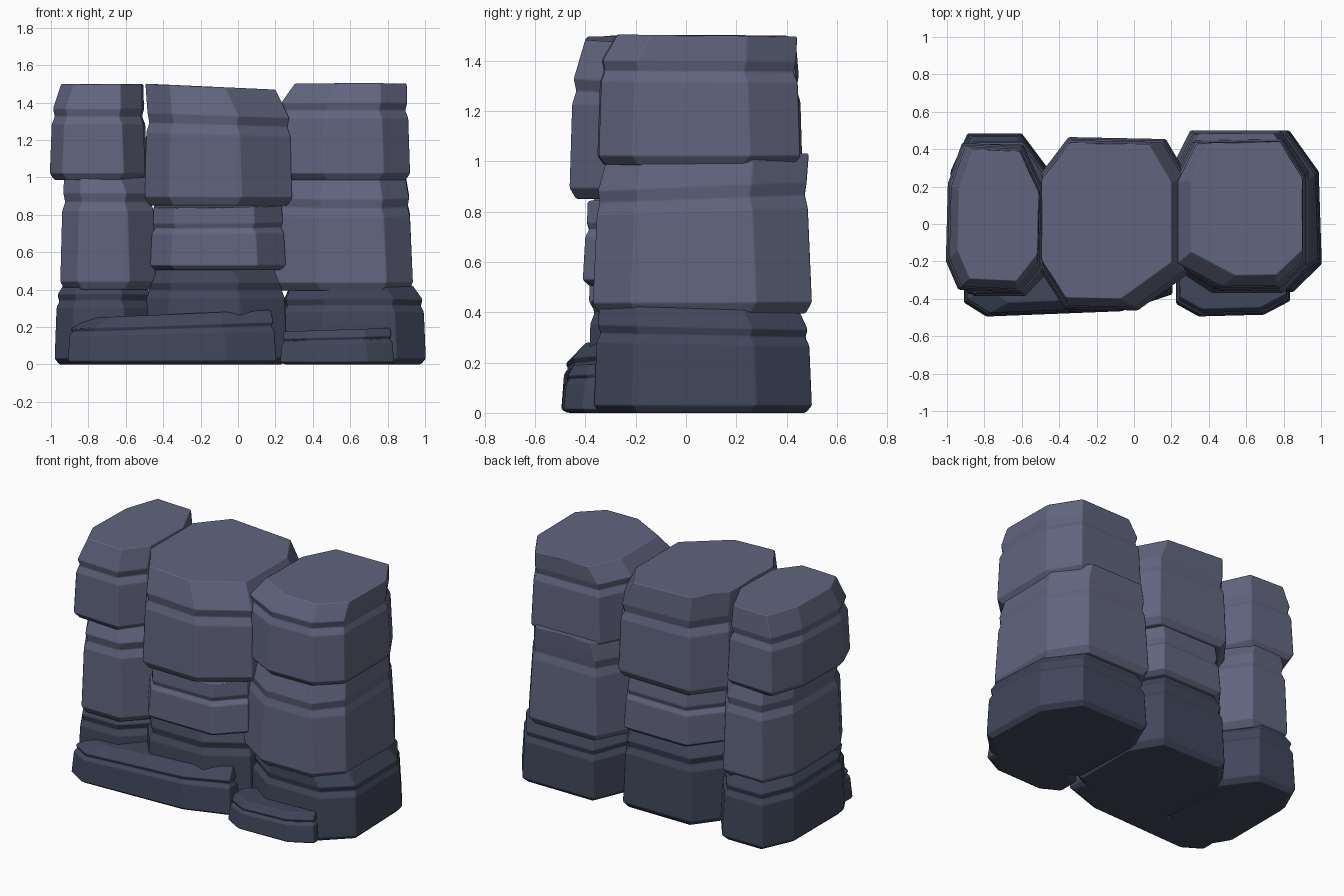
import bpy, bmesh

if "Cube" in bpy.data.objects:
    bpy.data.objects.remove(bpy.data.objects["Cube"])


def material(name, color):
    m = bpy.data.materials.new(name)
    m.diffuse_color = (*color, 1)
    m.use_nodes = True
    m.node_tree.nodes["Principled BSDF"].inputs["Base Color"].default_value = m.diffuse_color
    return m


UPPER = material("upper_stone", (0.12, 0.13, 0.21))
LOWER = material("lower_stone", (0.052, 0.063, 0.105))


def rock(name, x, y, z, cx=(.1, .14), cb=None, cy=(.15, .2), top=(.06, .06, .08, .06),
         tilt=(0, 0), body=.62, skew=0, shear=0, mat=UPPER, taper=.01, groove=.016):
    """Eight-sided stone: chamfer widths at the front (cx) and back (cb) for left/right,
    chamfer depths front/back (cy), top insets left/right/front/back,
    tilted top and a shallow groove under the lip."""
    cb = cb or cx
    rings = [(0, .025), (.07, 0), (body, taper), (body + .08, taper + groove),
             (body + .16, taper + groove * .4), (1, None)]
    bm = bmesh.new()
    prev = None
    for t, inset in rings:
        l, r, f, b = top if inset is None else (inset,) * 4
        x0, x1, y0, y1 = x[0] + l, x[1] - r, y[0] + f, y[1] - b
        outline = [(x0 + cx[0], y0), (x1 - cx[1], y0), (x1, y0 + cy[0]), (x1, y1 - cy[1]),
                   (x1 - cb[1], y1), (x0 + cb[0], y1), (x0, y1 - cy[1]), (x0, y0 + cy[0])]
        mx, my = (x[0] + x[1]) / 2, (y[0] + y[1]) / 2
        ring = []
        for px, py in outline:
            u = (px - mx) / (x[1] - x[0]) * 2
            v = (py - my) / (y[1] - y[0]) * 2
            pz = z[0] + t * (z[1] - z[0]) + t * (tilt[0] * u + tilt[1] * v)
            ring.append(bm.verts.new((px + shear * v, py + skew * u, pz)))
        if prev:
            for i in range(8):
                j = (i + 1) % 8
                bm.faces.new((prev[i], prev[j], ring[j], ring[i]))
        else:
            bm.faces.new(ring[::-1])
        prev = ring
    bm.faces.new(prev)
    bmesh.ops.recalc_face_normals(bm, faces=bm.faces)
    for face in bm.faces:
        face.smooth = True
    me = bpy.data.meshes.new(name)
    bm.to_mesh(me)
    bm.free()
    me.materials.append(mat)
    ob = bpy.data.objects.new(name, me)
    bpy.context.collection.objects.link(ob)
    # worn edges
    bev = ob.modifiers.new("worn_edges", 'BEVEL')
    bev.width, bev.segments = .006, 1
    bev.limit_method, bev.angle_limit = 'ANGLE', .15
    bev.harden_normals = True


# left column
rock("left_bottom_stone", (-.98, -.45), (-.38, .485), (0, .44), cx=(.09, .15), mat=LOWER,
     top=(.06, .06, .05, .05), tilt=(0, -.01), body=.68)
rock("left_middle_stone", (-.95, -.44), (-.385, .445), (.40, 1.0), cx=(.09, .14),
     top=(.02, .05, .05, .04), body=.7)
rock("left_top_stone", (-1.0, -.49), (-.36, .425), (.985, 1.5), cx=(.07, .11), cy=(.15, .22),
     top=(.06, .02, .06, .03), skew=-.012, shear=.01, body=.58)

# centre column
rock("centre_bottom_stone", (-.5, .26), (-.39, .45), (0, .52), cx=(.12, .24), cb=(.15, .12),
     mat=LOWER, top=(.06, .06, .04, .05), body=.68)
rock("centre_middle_stone", (-.47, .255), (-.41, .45), (.505, .85), cx=(.11, .15),
     cb=(.15, .12), top=(.02, .02, .02, .03), tilt=(.004, .01), body=.58)
rock("centre_top_stone", (-.5, .29), (-.46, .46), (.85, 1.483), cx=(.13, .27), cb=(.15, .12),
     cy=(.2, .2), top=(.005, .09, .06, .03), tilt=(-.018, 0), skew=-.008, body=.6)

# right column
rock("right_bottom_stone", (.23, .995), (-.365, .5), (0, .415), cx=(.2, .16), cb=(.1, .15),
     cy=(.15, .22), mat=LOWER, top=(.05, .07, .02, .05), tilt=(0, -.012), body=.66, shear=-.014)
rock("right_middle_stone", (.19, .935), (-.37, .5), (.395, 1.01), cx=(.23, .14), cb=(.11, .15),
     cy=(.15, .22), top=(.05, .04, .05, .012), tilt=(0, .022), body=.66, taper=.016, groove=.012)
rock("right_top_stone", (.215, .92), (-.35, .45), (.985, 1.5), cx=(.24, .14), cb=(.1, .12),
     cy=(.13, .2), top=(.09, .018, .075, .012), tilt=(0, -.004), body=.64, skew=.006)

# low stones along the front foot
rock("front_long_stone", (-.91, .205), (-.478, -.21), (0, .268), cx=(.12, .27), cy=(.08, .08),
     top=(.12, .03, .07, .02), tilt=(.024, 0), skew=.022, mat=LOWER, body=.62)
rock("front_short_stone", (.225, .835), (-.49, -.2), (0, .185), cx=(.12, .14), cy=(.07, .07),
     top=(.02, .02, .04, .02), tilt=(.01, 0), skew=.008, mat=LOWER, body=.62)
